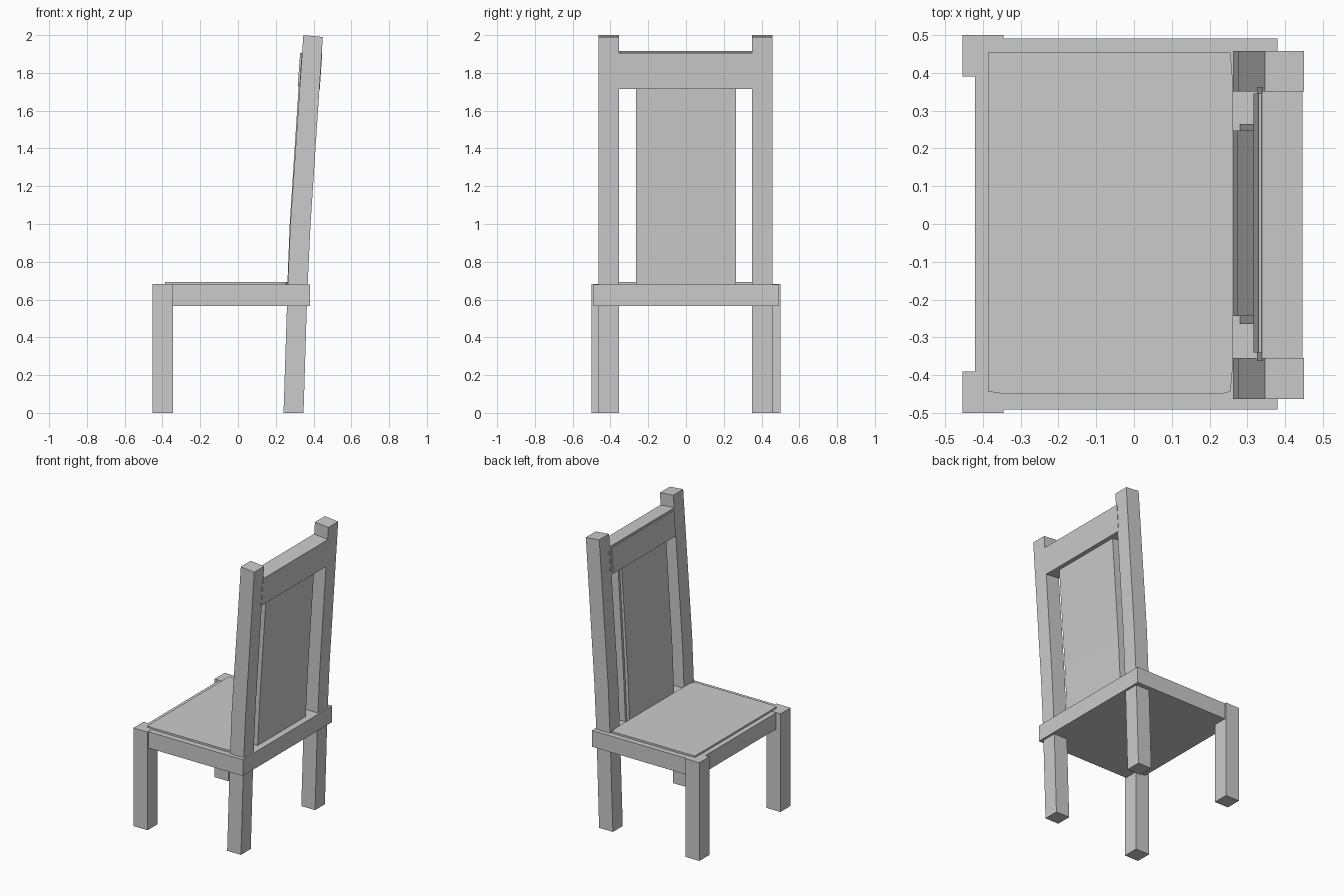
import bpy
import bmesh

if "Cube" in bpy.data.objects:
    bpy.data.objects.remove(bpy.data.objects["Cube"])


def prism(name, pts, place, lo, hi):
    """Extrude a 2D outline between lo and hi; place(a, b, t) gives the 3D point."""
    bm = bmesh.new()
    rings = [[bm.verts.new(place(a, b, t)) for a, b in pts] for t in (lo, hi)]
    n = len(pts)
    bm.faces.new(rings[0])
    bm.faces.new(rings[1])
    for i in range(n):
        j = (i + 1) % n
        bm.faces.new((rings[0][i], rings[0][j], rings[1][j], rings[1][i]))
    bmesh.ops.recalc_face_normals(bm, faces=bm.faces)
    mesh = bpy.data.meshes.new(name)
    bm.to_mesh(mesh)
    bm.free()
    obj = bpy.data.objects.new(name, mesh)
    bpy.context.collection.objects.link(obj)
    return obj


def side_profile(name, pts, y0, y1):
    return prism(name, pts, lambda x, z, y: (x, y, z), y0, y1)


def plan(name, pts, z0, z1):
    return prism(name, pts, lambda x, y, z: (x, y, z), z0, z1)


def box(name, x0, x1, y0, y1, z0, z1):
    return plan(name, [(x0, y0), (x1, y0), (x1, y1), (x0, y1)], z0, z1)


# Seat frame slab
box("seat_frame", -0.42, 0.38, -0.49, 0.49, 0.567, 0.68)

# Thin seat pad with clipped corners
plan("seat_pad", [(-0.386, -0.443), (-0.34, -0.45), (0.23, -0.45), (0.255, -0.443),
                  (0.262, -0.37), (0.262, 0.37), (0.255, 0.453), (-0.386, 0.453)],
     0.67, 0.693)

# Legs: straight at the front, leaning posts at the back
post = [(0.241, 0), (0.347, 0), (0.366, 0.62), (0.384, 1.0), (0.449, 1.99),
        (0.346, 2.0), (0.277, 1.0), (0.261, 0.62)]
for side, y_front, y_back in (("right", -0.5, -0.463), ("left", 0.39, 0.35)):
    box("front_leg_" + side, -0.453, -0.345, y_front, y_front + 0.11, 0, 0.682)
    side_profile("back_post_" + side, post, y_back, y_back + 0.108)

# Back panel and its front pad
side_profile("back_panel", [(0.335, 0.67), (0.352, 1.0), (0.402, 1.75), (0.338, 1.75),
                            (0.295, 1.0), (0.280, 0.67)], -0.264, 0.264)
side_profile("back_pad", [(0.30, 0.67), (0.32, 1.0), (0.36, 1.74), (0.322, 1.74),
                          (0.274, 1.0), (0.261, 0.67)], -0.243, 0.247)

# Top rail and its front facing
side_profile("top_rail", [(0.325, 1.725), (0.433, 1.715), (0.446, 1.905), (0.338, 1.915)],
             -0.362, 0.362)
side_profile("rail_facing", [(0.316, 1.73), (0.36, 1.726), (0.372, 1.902), (0.329, 1.905)],
             -0.34, 0.345)
